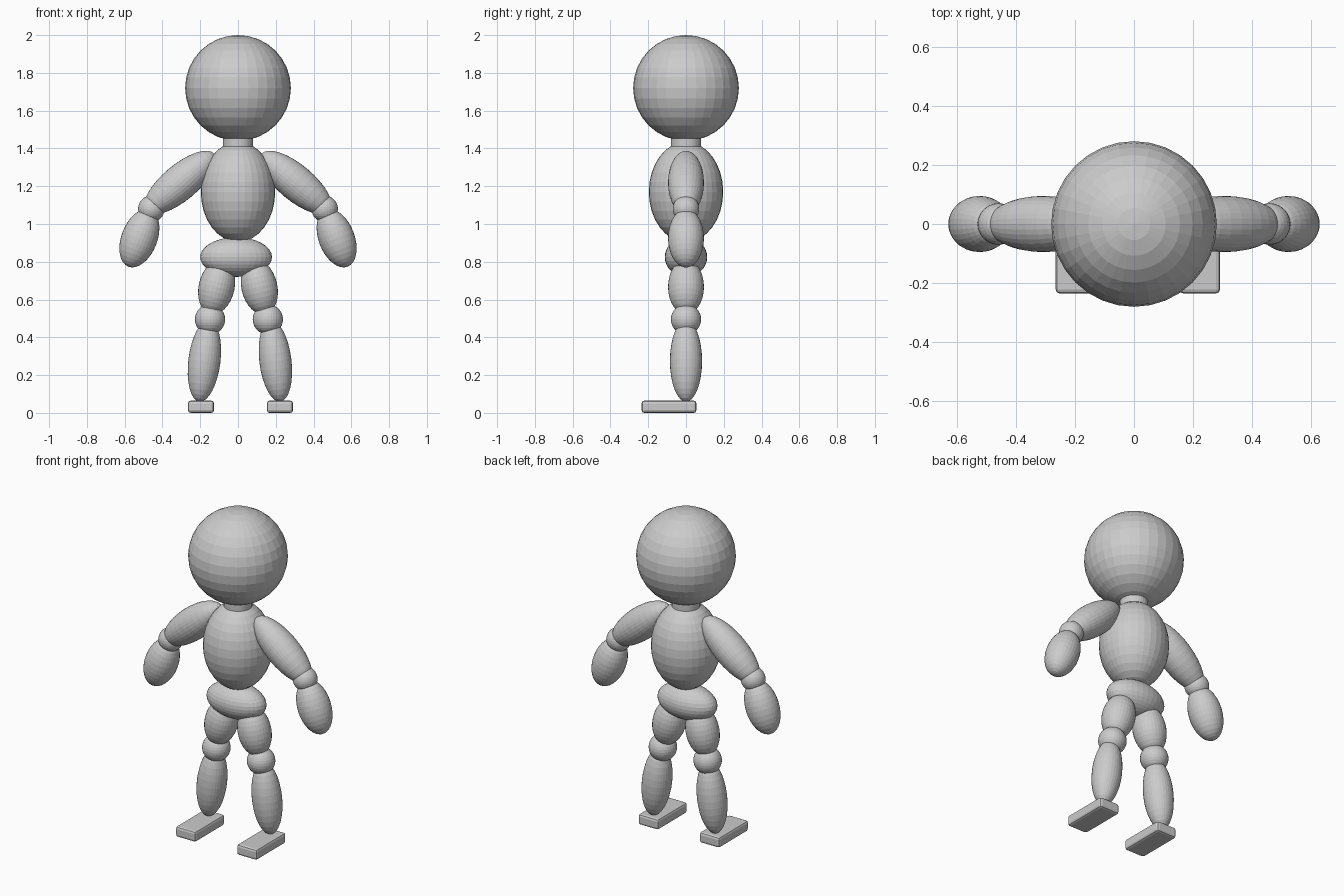
import bpy, math

if "Cube" in bpy.data.objects:
    bpy.data.objects.remove(bpy.data.objects["Cube"])

# One plain grey for the whole figure
grey = bpy.data.materials.new("light_grey")
grey.diffuse_color = (0.6, 0.6, 0.6, 1)
grey.use_nodes = True
grey.node_tree.nodes["Principled BSDF"].inputs["Base Color"].default_value = grey.diffuse_color


def finish(name):
    ob = bpy.context.object
    ob.name = name
    ob.data.materials.append(grey)
    return ob


def ball(name, loc, radii, tilt=0):
    """Flat-shaded ellipsoid, tilted in the front plane (degrees about y)."""
    bpy.ops.mesh.primitive_uv_sphere_add(segments=32, ring_count=16, radius=1, location=loc,
                                         rotation=(0, math.radians(tilt), 0))
    bpy.context.object.scale = radii
    return finish(name)


# Head, neck, torso and pelvis
ball("head", (0, 0, 1.72), (0.28, 0.28, 0.28))
bpy.ops.mesh.primitive_cylinder_add(vertices=32, radius=0.08, depth=0.14, location=(0, 0, 1.43))
finish("neck")
ball("torso", (0, 0, 1.17), (0.197, 0.197, 0.265))
ball("pelvis", (-0.01, 0, 0.825), (0.19, 0.112, 0.105))

# Arms, mirrored
for side, s in (("left", -1), ("right", 1)):
    ball(side + "_upper_arm", (s * 0.306, 0, 1.219), (0.095, 0.095, 0.237), -s * 50)
    ball(side + "_elbow", (s * 0.459, 0, 1.08), (0.07, 0.07, 0.07))
    ball(side + "_forearm", (s * 0.522, 0, 0.925), (0.095, 0.095, 0.162), -s * 21)

# Legs, with a slightly wider stance on one side
for side, s, knee, shin, foot in (("left", -1, 0.148, 0.178, 0.196),
                                  ("right", 1, 0.158, 0.198, 0.222)):
    ball(side + "_thigh", (s * 0.113, 0, 0.667), (0.095, 0.095, 0.148), -s * 13)
    ball(side + "_knee", (s * knee, 0, 0.495), (0.08, 0.08, 0.08))
    ball(side + "_shin", (s * shin, 0, 0.275), (0.085, 0.085, 0.217), -s * 7)
    bpy.ops.mesh.primitive_cube_add(size=1, location=(s * foot, -0.09, 0.0325))
    ob = finish(side + "_foot")
    ob.scale = (0.138, 0.29, 0.065)
    bpy.ops.object.transform_apply(location=False, rotation=False, scale=True)
    bevel = ob.modifiers.new("rounded_edges", "BEVEL")
    bevel.width = 0.014
    bevel.segments = 2
